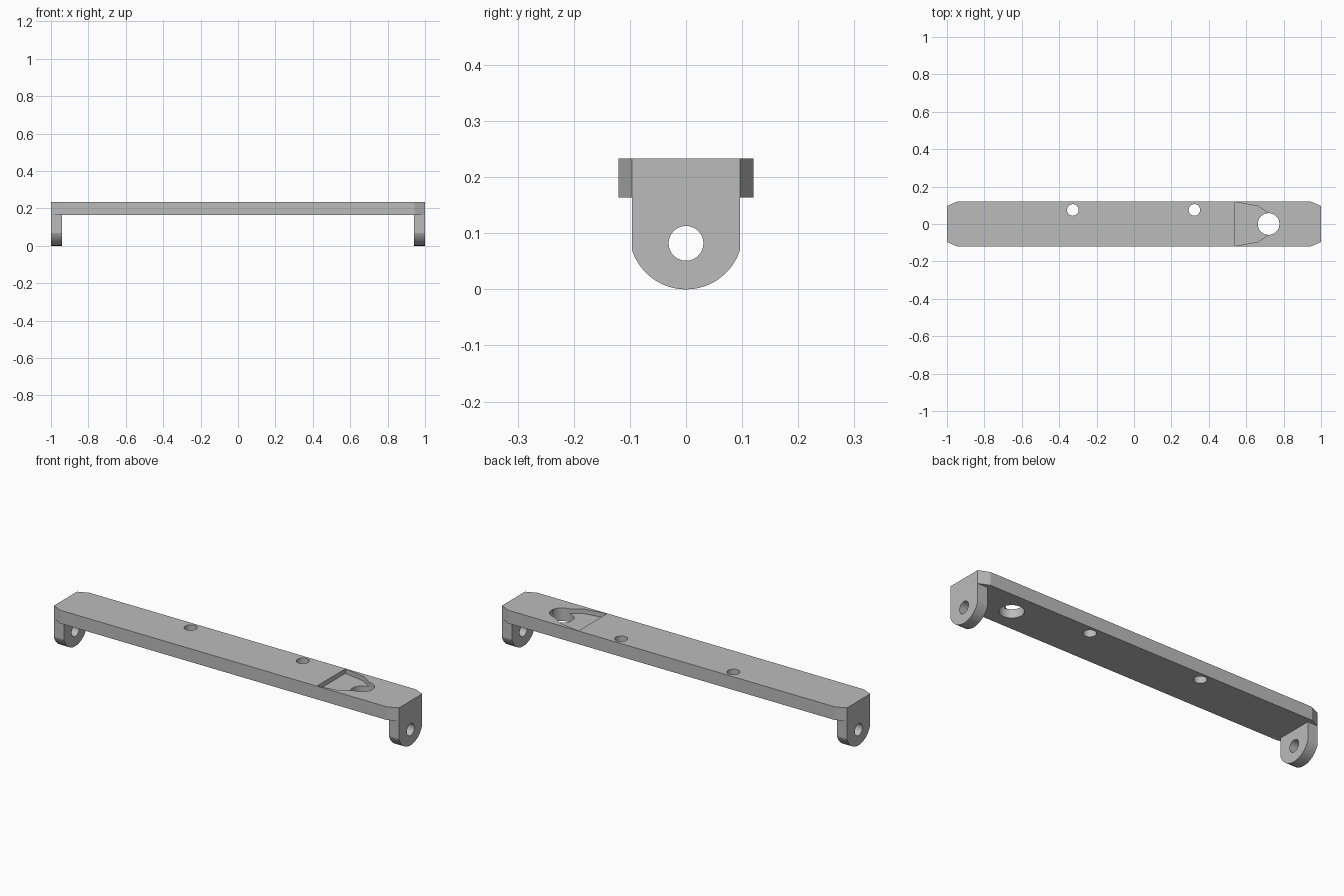
import bpy, bmesh, math
from mathutils import Vector

old = bpy.data.objects.get("Cube")
if old:
    bpy.data.objects.remove(old, do_unlink=True)

TOP, UNDER = 0.233, 0.164        # bar heights
HALF_W, TAB_W = 0.12, 0.096      # half widths of bar and end tabs
TAB_T = 0.058                    # tab thickness

grey = bpy.data.materials.new("plain grey")
grey.use_nodes = True
colour = (0.5, 0.5, 0.5, 1)
grey.diffuse_color = colour
grey.node_tree.nodes["Principled BSDF"].inputs["Base Color"].default_value = colour


def prism(name, outline, offset):
    """Extrude a closed 3D outline along an offset."""
    bm = bmesh.new()
    face = bm.faces.new([bm.verts.new(p) for p in outline])
    grown = bmesh.ops.extrude_face_region(bm, geom=[face])["geom"]
    bmesh.ops.translate(bm, vec=Vector(offset),
                        verts=[v for v in grown if isinstance(v, bmesh.types.BMVert)])
    bmesh.ops.recalc_face_normals(bm, faces=bm.faces)
    mesh = bpy.data.meshes.new(name)
    bm.to_mesh(mesh)
    bm.free()
    mesh.materials.append(grey)
    obj = bpy.data.objects.new(name, mesh)
    bpy.context.collection.objects.link(obj)
    return obj


def circle(x, y, radius, n=40):
    return [(x + radius * math.cos(math.tau * i / n),
             y + radius * math.sin(math.tau * i / n)) for i in range(n)]


def combine(target, other, operation):
    """Apply a boolean and discard the second object."""
    other.hide_render = True
    mod = target.modifiers.new(operation, 'BOOLEAN')
    mod.operation, mod.solver, mod.object = operation, 'EXACT', other
    bpy.context.view_layer.objects.active = target
    bpy.ops.object.modifier_apply(modifier=mod.name)
    bpy.data.objects.remove(other, do_unlink=True)


# Long bar with clipped corners
corner = [(1, -TAB_W), (1, TAB_W), (0.945, HALF_W)]
plan = corner + [(-0.945, HALF_W), (-1, TAB_W), (-1, -TAB_W),
                 (-0.945, -HALF_W), (0.945, -HALF_W)]
bar = prism("mounting_bar", [(x, y, UNDER) for x, y in plan], (0, 0, TOP - UNDER))

# Rounded end tabs, each with a pin hole
R = 0.101
half_angle = math.asin(TAB_W / R)
arc = [half_angle * (i / 16 - 1) for i in range(33)]
profile = [(R * math.sin(a), R - R * math.cos(a)) for a in arc]
profile += [(TAB_W, UNDER), (-TAB_W, UNDER)]
for side in (-1, 1):
    tab = prism("end_tab", [(side, y, z) for y, z in profile], (-side * TAB_T, 0, 0))
    pin = prism("pin_cutter", [(side * 1.1, y, z) for y, z in circle(0, 0.082, 0.031)],
                (-side * 0.3, 0, 0))
    combine(tab, pin, 'DIFFERENCE')
    combine(bar, tab, 'UNION')

# Tapered recess leading to the large hole
edge = [(0.54, 0.117), (0.565, 0.113), (0.66, 0.096), (0.72, 0.058)]
tip = [(0.72 + 0.058 * math.sin(math.pi * i / 16),
        0.058 * math.cos(math.pi * i / 16)) for i in range(1, 16)]
recess = edge + tip + [(x, -y) for x, y in reversed(edge)]
combine(bar, prism("recess_cutter", [(x, y, TOP - 0.024) for x, y in recess],
                   (0, 0, 0.1)), 'DIFFERENCE')

# Vertical holes through the bar
for x, y, r in ((0.72, 0, 0.058), (-0.327, 0.075, 0.031), (0.323, 0.075, 0.031)):
    combine(bar, prism("hole_cutter", [(*p, 0.1) for p in circle(x, y, r)],
                       (0, 0, 0.3)), 'DIFFERENCE')

bpy.ops.object.select_all(action='DESELECT')
bar.select_set(True)
bpy.context.view_layer.objects.active = bar
bpy.ops.object.shade_smooth_by_angle(angle=math.radians(20))
